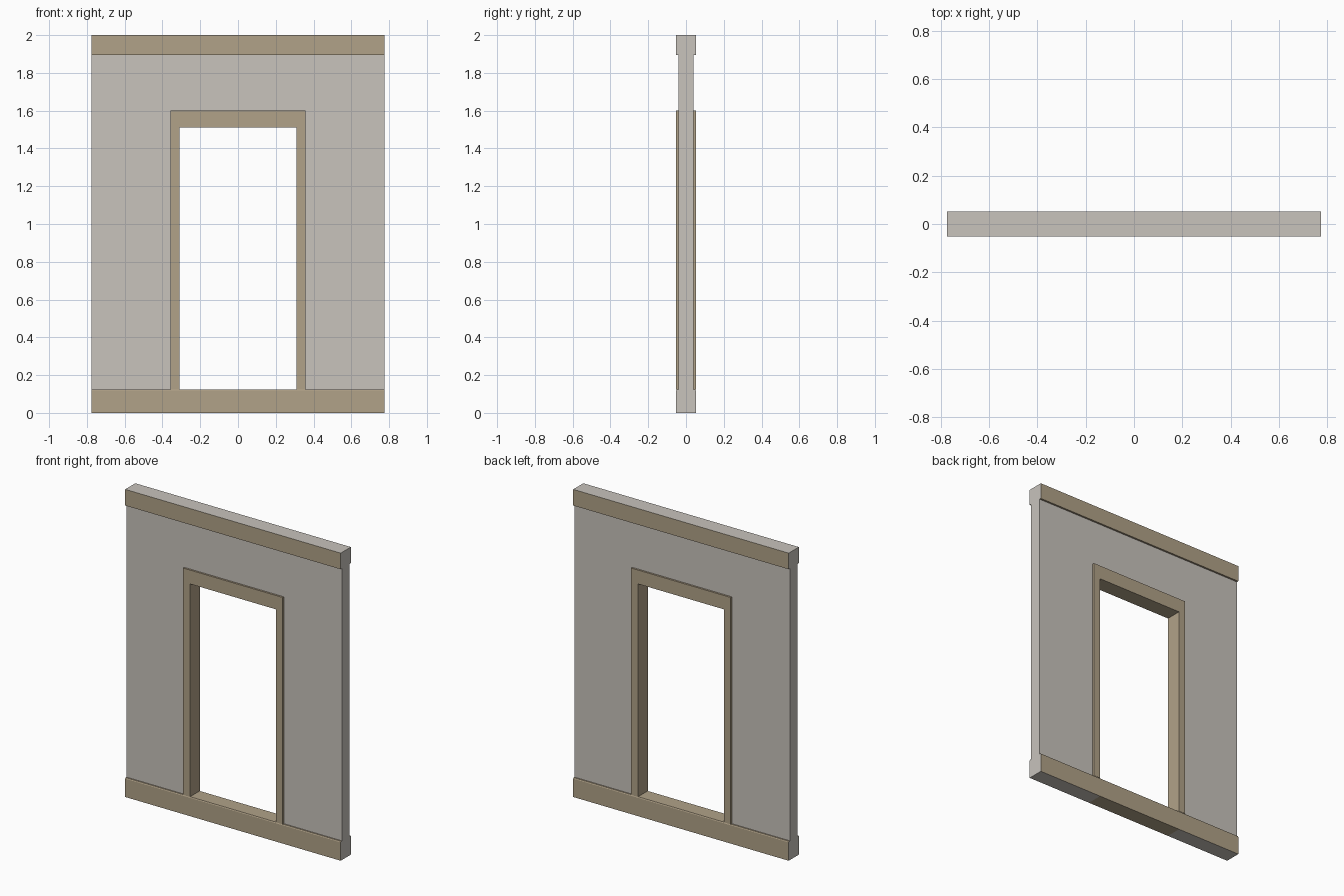
import bpy, bmesh
from mathutils import Vector

if "Cube" in bpy.data.objects:
    bpy.data.objects.remove(bpy.data.objects["Cube"])


def material(name, rgb):
    m = bpy.data.materials.new(name)
    m.diffuse_color = (*rgb, 1)
    m.use_nodes = True
    m.node_tree.nodes["Principled BSDF"].inputs["Base Color"].default_value = m.diffuse_color
    return m


PLASTER = material("grey plaster", (0.578, 0.546, 0.503))
TRIM = material("tan trim", (0.440, 0.361, 0.246))

W, H = 0.775, 2.0              # half width, height
WALL, DEEP = 0.04, 0.052       # half thickness of wall and of trim
BASE, RAIL = 0.125, 1.895      # top of base, underside of top rail
DOOR, FRAME = 0.31, 0.358      # half widths of opening and of casing
HEAD, FRAME_TOP = 1.51, 1.60


def prism(name, outline, half, along, colour, hidden=None, cuts=()):
    """Extrude an outline (x,z along y, or y,z along x); colour faces by rule."""
    bm = bmesh.new()
    place = (lambda a, b, t: (a, t, b)) if along == 'Y' else (lambda a, b, t: (t, a, b))
    verts = [bm.verts.new(place(a, b, -half)) for a, b in outline]
    face = bm.faces.new(verts)
    geo = bmesh.ops.extrude_face_region(bm, geom=[face], use_keep_orig=True)
    moved = [v for v in geo["geom"] if isinstance(v, bmesh.types.BMVert)]
    bmesh.ops.translate(bm, verts=moved, vec=place(0, 0, 2 * half))
    for x in cuts:
        bmesh.ops.bisect_plane(bm, geom=bm.verts[:] + bm.edges[:] + bm.faces[:],
                               plane_co=(x, 0, 0), plane_no=(1, 0, 0))
    bmesh.ops.recalc_face_normals(bm, faces=bm.faces[:])
    for f in bm.faces:
        f.material_index = colour(f.normal, f.calc_center_median())
    if hidden:
        gone = [f for f in bm.faces if hidden(f.normal, f.calc_center_median())]
        bmesh.ops.delete(bm, geom=gone, context='FACES')
    me = bpy.data.meshes.new(name)
    bm.to_mesh(me)
    bm.free()
    me.materials.append(PLASTER)
    me.materials.append(TRIM)
    ob = bpy.data.objects.new(name, me)
    bpy.context.collection.objects.link(ob)
    return ob


def arch(x_out, z_out, x_in, z_in):
    """Doorway-shaped outline standing on the base."""
    return [(-x_out, BASE), (-x_out, z_out), (x_out, z_out), (x_out, BASE),
            (x_in, BASE), (x_in, z_in), (-x_in, z_in), (-x_in, BASE)]


# wall panel around the doorway, open where other parts cover it
prism("wall_panel", arch(W, RAIL, FRAME, FRAME_TOP), WALL, 'Y',
      lambda n, c: 0,
      hidden=lambda n, c: abs(n.z) > 0.5 or (abs(n.x) > 0.5 and abs(c.x) < W - 0.01))

# door casing with jamb lining
prism("door_frame", arch(FRAME, FRAME_TOP, DOOR, HEAD), DEEP, 'Y',
      lambda n, c: 1,
      hidden=lambda n, c: n.z < -0.5 and c.z < BASE + 0.01)

# base board and threshold: grey ends and underside, tan below the doorway
prism("base_board", [(-DEEP, 0), (DEEP, 0), (DEEP, BASE - 0.006), (DEEP - 0.003, BASE),
                     (-DEEP + 0.003, BASE), (-DEEP, BASE - 0.006)], W, 'X',
      lambda n, c: 0 if abs(n.x) > 0.5 or (n.z < -0.5 and abs(c.x) > DOOR) else 1,
      cuts=(-DOOR, DOOR))

# top rail: grey ends and top
prism("top_rail", [(-DEEP, RAIL), (DEEP, RAIL), (DEEP, H), (-DEEP, H)], W, 'X',
      lambda n, c: 0 if abs(n.x) > 0.5 or n.z > 0.5 else 1)
